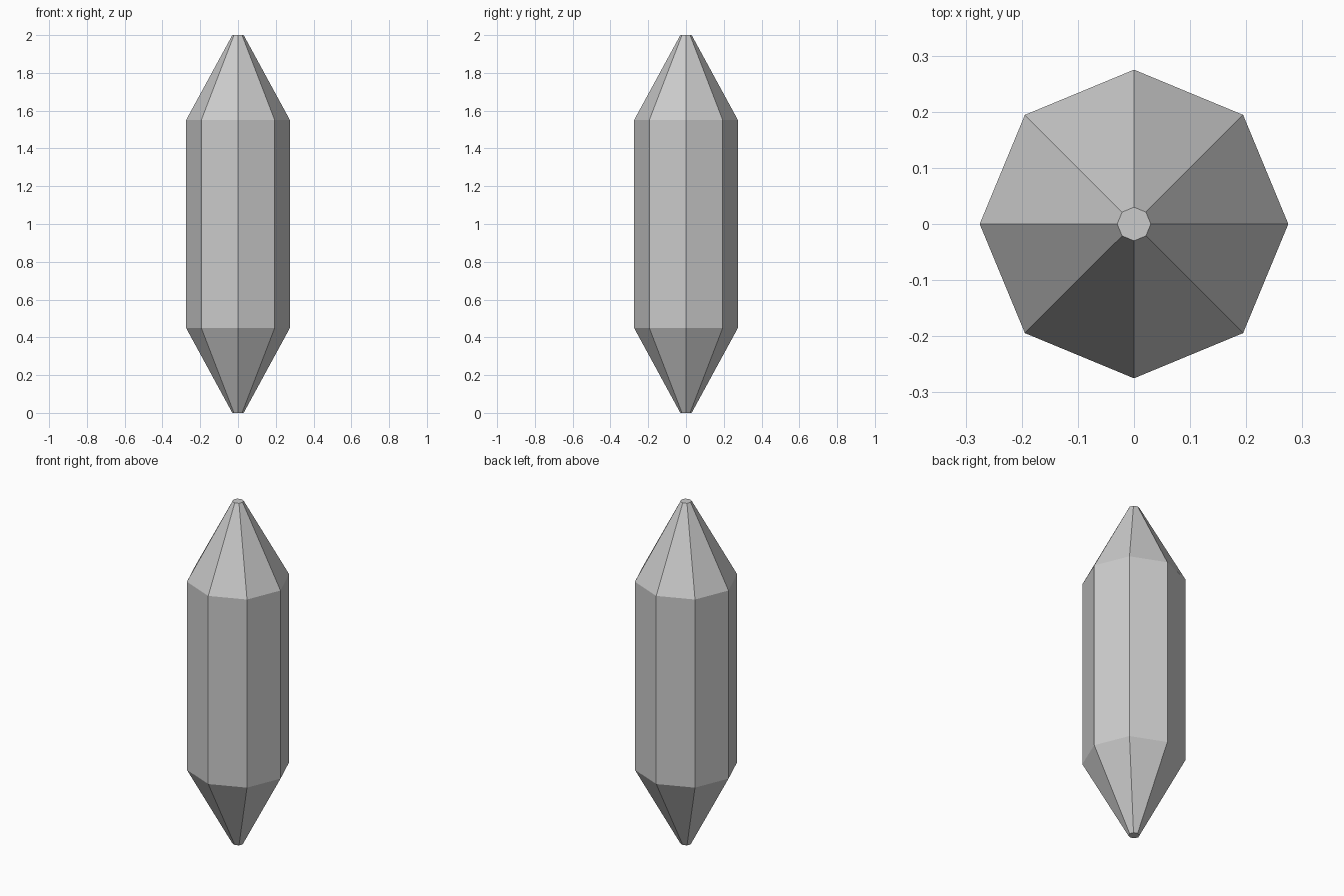
import bpy
import bmesh
from math import cos, sin, tau

if "Cube" in bpy.data.objects:
    bpy.data.objects.remove(bpy.data.objects["Cube"])

SIDES = 8
# (radius, height) profile from bottom tip to top tip
PROFILE = [(0.03, 0.0), (0.275, 0.45), (0.275, 1.55), (0.03, 2.0)]

bm = bmesh.new()

# Octagonal rings with corners on the x and y axes
rings = [[bm.verts.new((r * cos(tau * i / SIDES), r * sin(tau * i / SIDES), z))
          for i in range(SIDES)] for r, z in PROFILE]

# Side facets: lower taper, straight body, upper taper
for low, high in zip(rings, rings[1:]):
    for i in range(SIDES):
        j = (i + 1) % SIDES
        bm.faces.new((low[i], low[j], high[j], high[i]))

# Small flat tips
bm.faces.new(rings[0][::-1])
bm.faces.new(rings[-1])

mesh = bpy.data.meshes.new("crystal")
bm.to_mesh(mesh)
bm.free()
bpy.context.collection.objects.link(bpy.data.objects.new("crystal", mesh))
